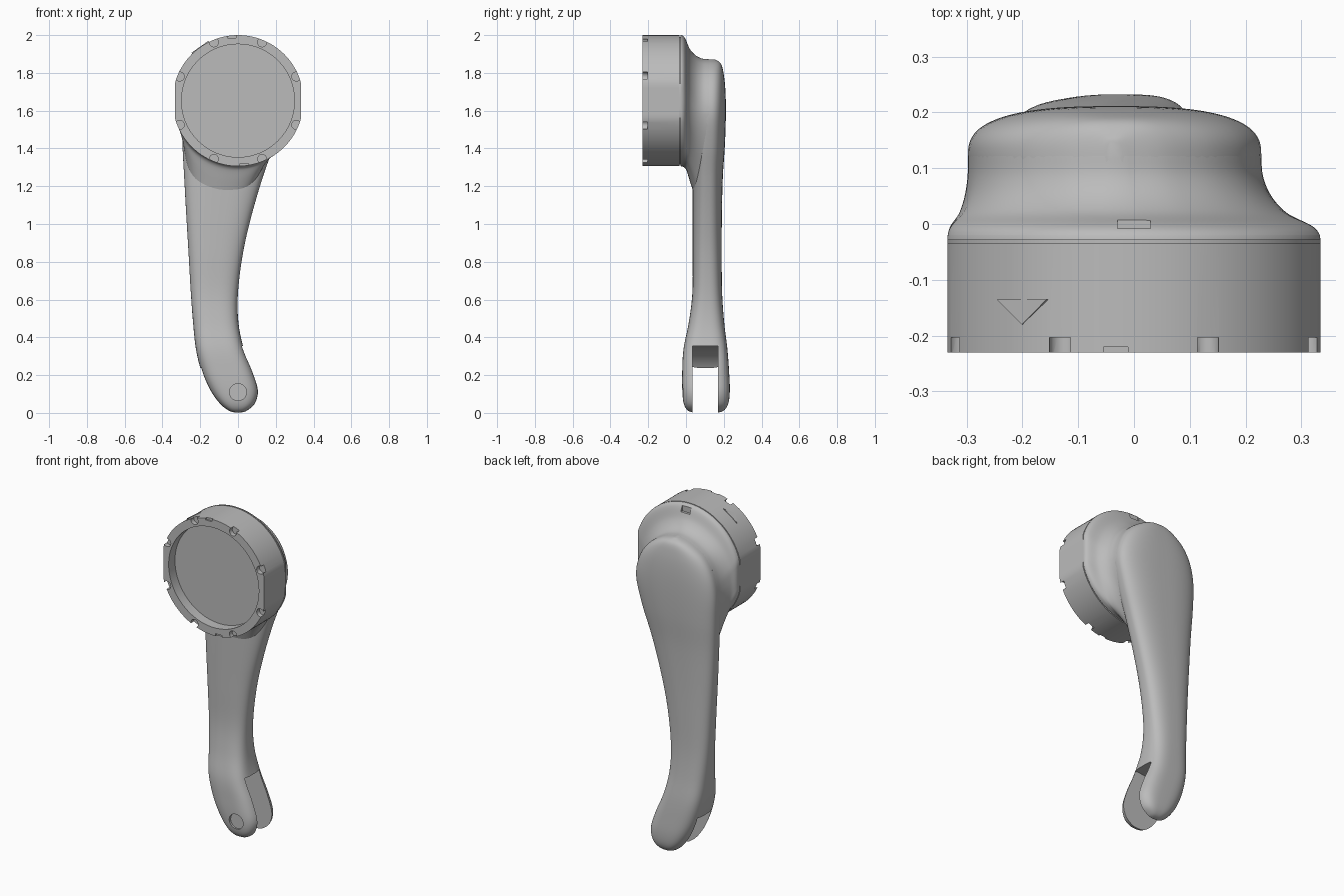
import bpy, bmesh, math
from mathutils import Matrix, Vector

default = bpy.data.objects.get("Cube")
if default:
    bpy.data.objects.remove(default, do_unlink=True)

grey = bpy.data.materials.new("satin grey")
grey.use_nodes = True
color = (0.5, 0.5, 0.5, 1)
grey.diffuse_color = color
grey.node_tree.nodes["Principled BSDF"].inputs["Base Color"].default_value = color

SIDES = 96
HUB_Z, HUB_R, FLAT_X = 1.653, 0.347, 0.334
ANGLES = [math.tau * i / SIDES for i in range(SIDES)]


def finish(bm, name):
    bmesh.ops.recalc_face_normals(bm, faces=bm.faces)
    mesh = bpy.data.meshes.new(name)
    bm.to_mesh(mesh)
    bm.free()
    mesh.materials.append(grey)
    obj = bpy.data.objects.new(name, mesh)
    bpy.context.collection.objects.link(obj)
    return obj


def loft(name, rings):
    """Skin a list of closed rings and cap both ends."""
    bm = bmesh.new()
    loops = [[bm.verts.new(p) for p in ring] for ring in rings]
    for a, b in zip(loops, loops[1:]):
        for i in range(SIDES):
            j = (i + 1) % SIDES
            bm.faces.new((a[i], a[j], b[j], b[i]))
    bm.faces.new(loops[0])
    bm.faces.new(loops[-1])
    return finish(bm, name)


def spline(rows, steps):
    """Catmull-Rom through rows of any width."""
    rows = [Vector(r) for r in rows]
    out = []
    for i in range(len(rows) - 1):
        p1, p2 = rows[i], rows[i + 1]
        p0, p3 = rows[max(i - 1, 0)], rows[min(i + 2, len(rows) - 1)]
        for s in range(steps):
            t = s / steps
            out.append(p1 + (p2 - p0) * (t / 2)
                       + (p0 * 2 - p1 * 5 + p2 * 4 - p3) * (t * t / 2)
                       + (p1 * 3 - p0 - p2 * 3 + p3) * (t ** 3 / 2))
    return out + [rows[-1]]


def rounded(c, power):
    return math.copysign(abs(c) ** (2 / power), c)


def oval(lo_u, hi_u, lo_v, hi_v, power):
    """Superellipse filling a box."""
    return [((lo_u + hi_u) / 2 + (hi_u - lo_u) / 2 * rounded(math.cos(a), power),
             (lo_v + hi_v) / 2 + (hi_v - lo_v) / 2 * rounded(math.sin(a), power)) for a in ANGLES]


def disc(name, radius, x, z, y0, y1, sides=SIDES):
    """Cylinder along y."""
    bm = bmesh.new()
    place = Matrix.Translation((x, (y0 + y1) / 2, z)) @ Matrix.Rotation(math.pi / 2, 4, 'X')
    bmesh.ops.create_cone(bm, cap_ends=True, segments=sides, radius1=radius,
                          radius2=radius, depth=y1 - y0, matrix=place)
    return finish(bm, name)


def box(name, center, size):
    bm = bmesh.new()
    bmesh.ops.create_cube(bm, size=1, matrix=Matrix.Translation(center) @ Matrix.Diagonal((*size, 1)))
    return finish(bm, name)


def cut(target, cutter):
    mod = target.modifiers.new("cut", 'BOOLEAN')
    mod.operation, mod.solver, mod.object = 'DIFFERENCE', 'EXACT', cutter
    bpy.context.view_layer.objects.active = target
    bpy.ops.object.modifier_apply(modifier=mod.name)
    bpy.data.objects.remove(cutter, do_unlink=True)


def smooth(obj):
    bpy.ops.object.select_all(action='DESELECT')
    obj.select_set(True)
    bpy.context.view_layer.objects.active = obj
    bpy.ops.object.shade_smooth_by_angle(angle=math.radians(32))


# Curved lever arm: z, left, right, front, back, squareness
arm_rows = spline([
    (0.0, -0.025, 0.025, 0.05, 0.16, 3),
    (0.012, -0.055, 0.053, 0.01, 0.2, 3.2),
    (0.05, -0.1, 0.093, -0.012, 0.224, 3.4),
    (0.12, -0.15, 0.109, -0.02, 0.232, 3.4),
    (0.22, -0.194, 0.08, -0.02, 0.228, 3.4),
    (0.34, -0.223, 0.031, -0.013, 0.219, 3.4),
    (0.48, -0.238, 0.002, 0.015, 0.202, 3),
    (0.64, -0.25, 0.0, 0.034, 0.191, 2.8),
    (0.85, -0.262, 0.027, 0.035, 0.189, 2.7),
    (1.05, -0.274, 0.073, 0.035, 0.19, 2.7),
    (1.25, -0.285, 0.132, 0.035, 0.195, 2.7),
    (1.42, -0.294, 0.19, 0.035, 0.206, 2.7),
    (1.58, -0.296, 0.228, 0.035, 0.211, 2.7),
    (1.7, -0.271, 0.206, 0.04, 0.209, 2.7),
    (1.79, -0.215, 0.147, 0.05, 0.2, 2.7),
    (1.85, -0.125, 0.06, 0.06, 0.184, 2.7),
    (1.872, -0.05, -0.02, 0.08, 0.15, 2.7)], 5)
arm = loft("lever_arm", [[(x, y, z) for x, y in oval(l, r, f, b, p)]
                         for z, l, r, f, b, p in arm_rows])

# Fork slot and shallow pivot recess
cut(arm, disc("slot_cutter", 0.242, 0.008, 0.113, 0.035, 0.17))
cut(arm, disc("pivot_cutter", 0.045, 0, 0.11, -0.05, -0.005))
smooth(arm)


# Round housing with side flats, front recess and seam groove
def hub_ring(y, r):
    return [(max(-FLAT_X, min(FLAT_X, r * math.cos(a))), y, HUB_Z + r * math.sin(a)) for a in ANGLES]


def arm_outline(z):
    """Middle and half width of the arm at a height."""
    for a, b in zip(arm_rows, arm_rows[1:]):
        if z <= b[0]:
            break
    row = a.lerp(b, min(1, (z - a[0]) / (b[0] - a[0])))
    return (row[1] + row[2]) / 2, (row[2] - row[1]) / 2


def flare_ring(y, blend):
    """Blend the housing outline into the head of the arm, sweeping down its front."""
    ring, waist, high = [], 1.58, 1.872
    low = 1.22 - 2.5 * max(0, y)
    for a, start in zip(ANGLES, hub_ring(y, HUB_R)):
        c, s = math.cos(a), math.sin(a)
        if s >= 0:
            z = waist + (high - waist) * s
            side = math.copysign(1, c) if abs(c) > 0.01 else 0
        else:
            z = waist + (waist - low) * rounded(s, 2.3)
            side = rounded(c, 2.3)
        mid, half = arm_outline(z)
        ring.append(Vector(start).lerp(Vector((mid + half * side, y, z)), blend))
    return ring


hub = [hub_ring(y, r) for y, r in [
    (-0.17, 0.299), (-0.23, 0.299), (-0.23, HUB_R), (-0.035, HUB_R), (-0.035, 0.338),
    (-0.029, 0.338), (-0.029, HUB_R)]]
hub += [flare_ring(y, max(0, min(1, t))) for y, t in spline([
    (-0.02, 0.01), (-0.01, 0.07), (0.0, 0.2), (0.02, 0.57), (0.05, 0.83),
    (0.085, 0.97), (0.122, 1)], 5)]
housing = loft("housing", hub)

# Bayonet notches around the rim, small key slots and a top index notch
for k in range(8):
    a = math.tau * (k + 0.5) / 8
    cut(housing, disc("notch_cutter", 0.024, 0.334 * math.cos(a),
                      HUB_Z + 0.334 * math.sin(a), -0.25, -0.203, 16))
for side in (1, -1):
    cut(housing, box("key_cutter", (-0.033 * side, -0.23, HUB_Z + 0.347 * side), (0.044, 0.02, 0.03)))
cut(housing, box("index_cutter", (0, 0.026, 1.985), (0.06, 0.068, 0.06)))
smooth(housing)

# Thin triangular mark on the housing
bm = bmesh.new()
bmesh.ops.create_cone(bm, cap_ends=True, segments=3, radius1=0.063, radius2=0.063, depth=0.006)
tilt = math.asin(-0.2 / HUB_R)
corner = bm.verts[:][0].co
turn = -math.pi / 2 - math.atan2(corner.y, corner.x)
bmesh.ops.transform(bm, verts=bm.verts, matrix=Matrix.Translation((0, -0.15, HUB_Z))
                    @ Matrix.Rotation(tilt, 4, 'Y')
                    @ Matrix.Translation((0, 0, HUB_R - 0.001))
                    @ Matrix.Diagonal((1, 0.48, 1, 1)) @ Matrix.Rotation(turn, 4, 'Z'))
finish(bm, "triangle_mark")
